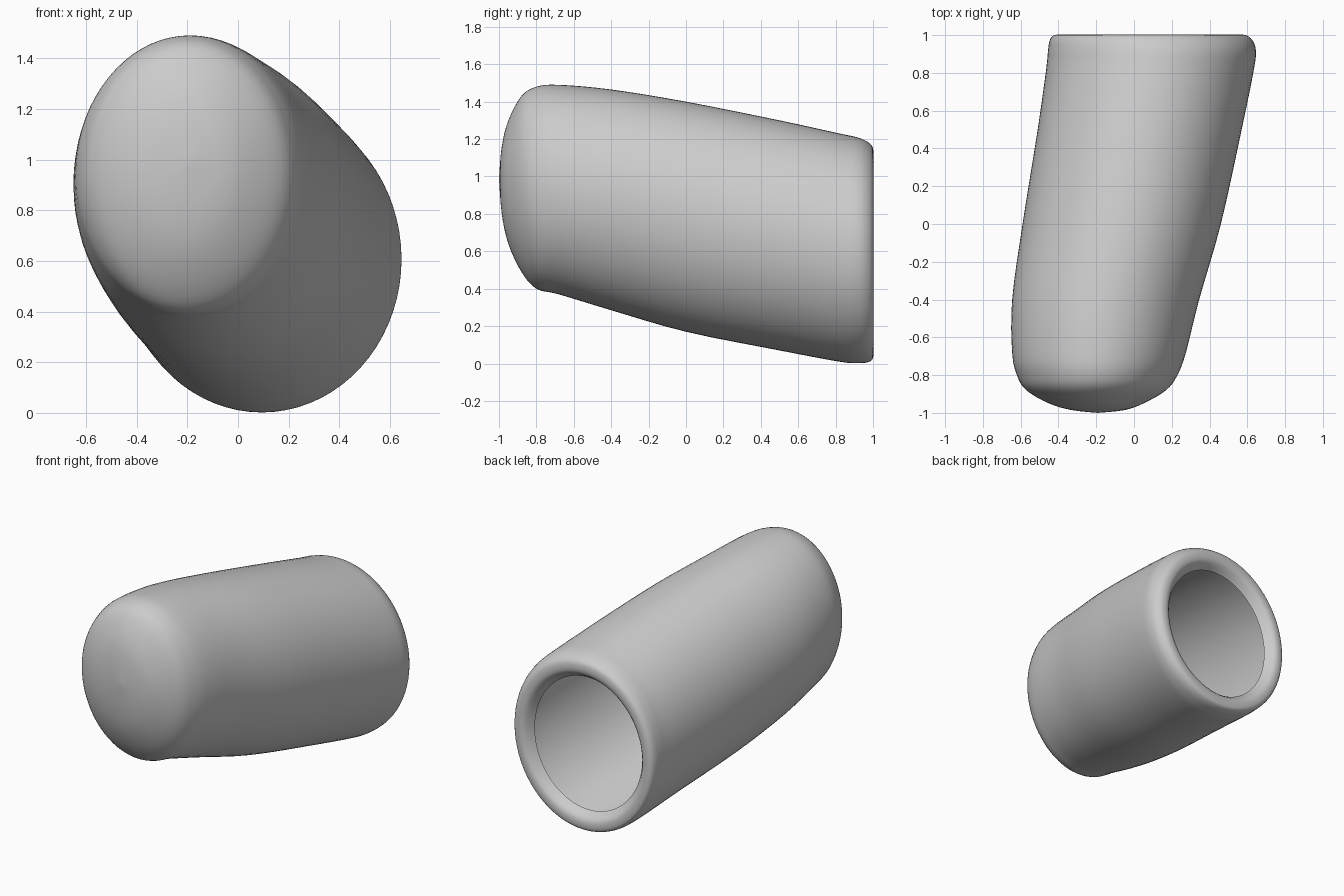
import bpy
import bmesh
import math

cube = bpy.data.objects.get("Cube")
if cube:
    bpy.data.objects.remove(cube, do_unlink=True)

grey = bpy.data.materials.new("plain grey")
grey.use_nodes = True
grey.diffuse_color = (0.6, 0.6, 0.6, 1)
grey.node_tree.nodes["Principled BSDF"].inputs["Base Color"].default_value = (0.6, 0.6, 0.6, 1)

# Elliptical sections from closed nose to curled lip: y, centre x, centre z, radius x, radius z
SECTIONS = [
    (-1.00, -0.19, 0.99, 0.00, 0.00),
    (-0.985, -0.19, 0.98, 0.14, 0.18),
    (-0.95, -0.20, 0.97, 0.25, 0.33),
    (-0.88, -0.20, 0.96, 0.37, 0.47),
    (-0.80, -0.195, 0.94, 0.425, 0.54),
    (-0.68, -0.185, 0.93, 0.46, 0.56),
    (-0.40, -0.15, 0.875, 0.495, 0.59),
    (0.00, -0.065, 0.785, 0.525, 0.615),
    (0.50, 0.03, 0.685, 0.54, 0.615),
    (0.82, 0.085, 0.62, 0.55, 0.61),
    (0.92, 0.095, 0.605, 0.55, 0.603),
    (0.975, 0.09, 0.595, 0.535, 0.587),
    (1.00, 0.085, 0.59, 0.505, 0.56),
    (0.995, 0.085, 0.59, 0.455, 0.50),
    (0.94, 0.085, 0.59, 0.41, 0.455),
]


def smooth_sections(points, steps):
    """Catmull-Rom interpolation through the sections."""
    padded = [points[0]] + points + [points[-1]]
    result = []
    for a, b, c, d in zip(padded, padded[1:], padded[2:], padded[3:]):
        for i in range(steps):
            t = i / steps
            result.append([
                0.5 * (2 * q + (r - p) * t + (2 * p - 5 * q + 4 * r - s) * t * t
                       + (3 * q - p - 3 * r + s) * t ** 3)
                for p, q, r, s in zip(a, b, c, d)])
    return result + [points[-1]]


# Hollow shell with a rounded nose and an inward curled rim
SIDES = 72
bm = bmesh.new()
sections = smooth_sections(SECTIONS, 4)
nose = bm.verts.new((sections[0][1], sections[0][0], sections[0][2]))
rings = []
for y, cx, cz, rx, rz in sections[1:]:
    rings.append([
        bm.verts.new((cx + rx * math.cos(a), y, cz + rz * math.sin(a)))
        for a in (math.tau * i / SIDES for i in range(SIDES))])
for i in range(SIDES):
    j = (i + 1) % SIDES
    bm.faces.new((nose, rings[0][i], rings[0][j]))
    for near, far in zip(rings, rings[1:]):
        bm.faces.new((near[i], far[i], far[j], near[j]))
for face in bm.faces:
    face.smooth = True
bmesh.ops.recalc_face_normals(bm, faces=bm.faces[:])

mesh = bpy.data.meshes.new("hollow_shell")
bm.to_mesh(mesh)
bm.free()
mesh.materials.append(grey)
shell = bpy.data.objects.new("hollow_shell", mesh)
bpy.context.collection.objects.link(shell)
